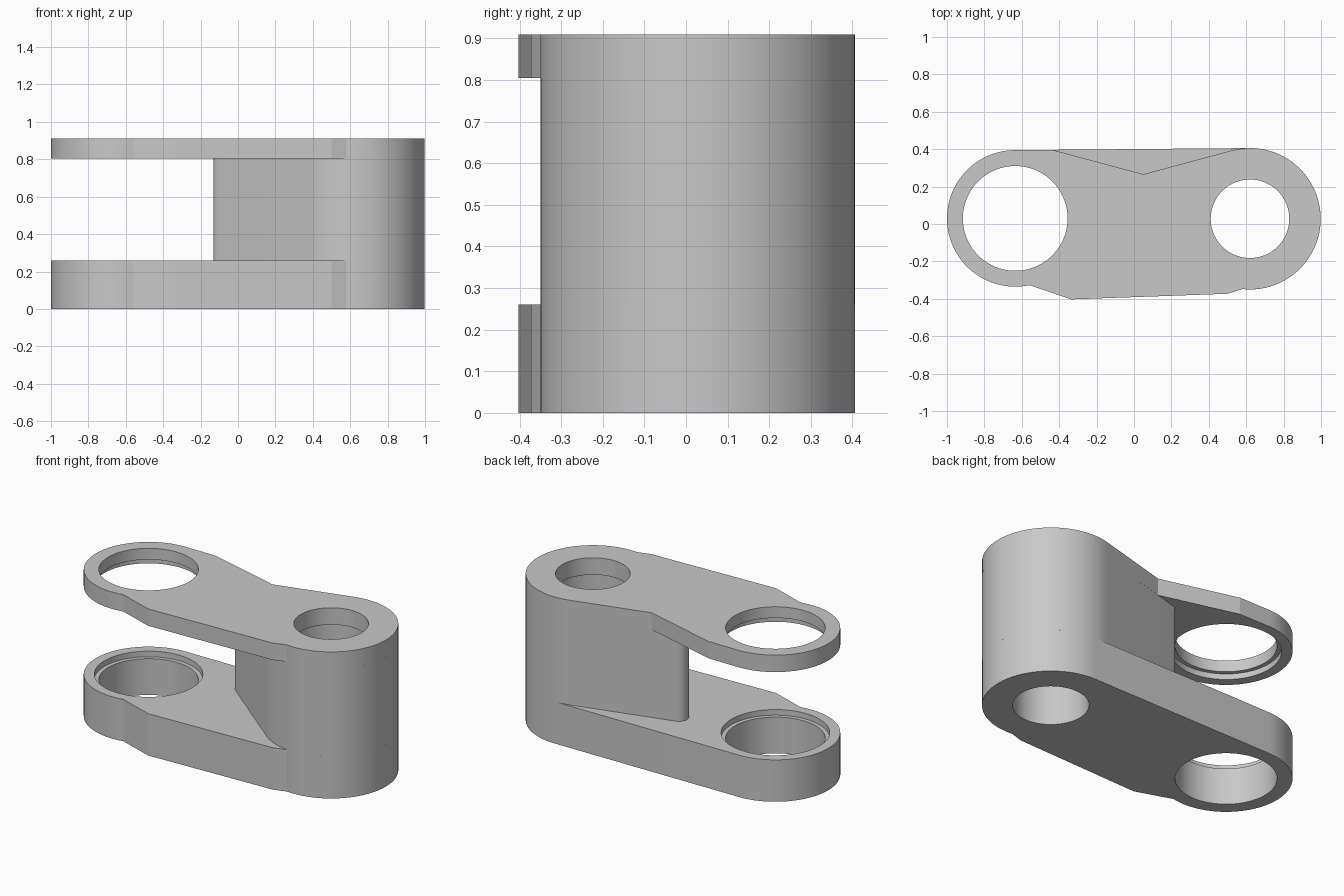
import bpy
import bmesh
from math import sin, cos, radians, atan2, acos, hypot, degrees

cube = bpy.data.objects.get("Cube")
if cube:
    bpy.data.objects.remove(cube, do_unlink=True)

# One plain metal colour
metal = bpy.data.materials.new("light_grey_metal")
metal.use_nodes = True
GREY = (0.58, 0.58, 0.58, 1)
metal.diffuse_color = GREY
metal.node_tree.nodes["Principled BSDF"].inputs["Base Color"].default_value = GREY

# Key heights, and circles as (x, y, radius)
LOW, HIGH, TOP = 0.26, 0.805, 0.91
BOSS = (0.62, 0.028, 0.378)
EYE = (-0.635, 0.03, 0.365)
NOSE = (-0.075, 0.175, 0.055)
STEP = 0.035


def arc(circle, start, end):
    """Points along a circle, counter-clockwise, angles in degrees."""
    x, y, r = circle
    n = max(4, round((end - start) / 4))
    angles = [radians(start + (end - start) * i / n) for i in range(n + 1)]
    return [(x + r * cos(a), y + r * sin(a)) for a in angles]


def ring(bm, points, z):
    return [bm.verts.new((x, y, z)) for x, y in points]


def loop_edges(bm, verts):
    pairs = zip(verts, verts[1:] + verts[:1])
    return [bm.edges.get(p) or bm.edges.new(p) for p in pairs]


def skin(bm, a, b):
    n = len(a)
    for i in range(n):
        j = (i + 1) % n
        bm.faces.new((a[i], a[j], b[j], b[i]))


def bored_plate(name, outline, z0, z1, bores):
    """Extrude an outline; each bore is (centre circle, [(z, radius), ...])."""
    bm = bmesh.new()
    columns = [[ring(bm, outline, z0), ring(bm, outline, z1)]]
    for (x, y, _), steps in bores:
        columns.append([ring(bm, arc((x, y, r), 0, 360)[:-1], z) for z, r in steps])
    for column in columns:
        for a, b in zip(column, column[1:]):
            skin(bm, a, b)
    for end in (0, -1):
        rim = [e for c in columns for e in loop_edges(bm, c[end])]
        bmesh.ops.triangle_fill(bm, edges=rim, use_beauty=True, use_dissolve=False)
    bmesh.ops.recalc_face_normals(bm, faces=bm.faces)
    mesh = bpy.data.meshes.new(name)
    bm.to_mesh(mesh)
    bm.free()
    mesh.materials.append(metal)
    obj = bpy.data.objects.new(name, mesh)
    bpy.context.collection.objects.link(obj)
    return obj


# Tangent directions of the tapered web that joins boss and nose
dx, dy = NOSE[0] - BOSS[0], NOSE[1] - BOSS[1]
axis = degrees(atan2(dy, dx))
spread = degrees(acos((BOSS[2] - NOSE[2]) / hypot(dx, dy)))
back_tan, front_tan = axis - spread, axis + spread

# Shared front edge of both arms, with its shallow bulge
front_edge = arc(EYE, 90, 282) + [(-0.335, -0.403), (0.5, -0.373)]
lower_outline = arc(BOSS, -96, 92) + front_edge
# The upper arm is notched at the back, flush with the web
upper_outline = arc(BOSS, -96, back_tan) + [(0.05, 0.266), (-0.43, 0.395)] + front_edge
web_outline = arc(BOSS, front_tan - 360, back_tan) + arc(NOSE, back_tan, front_tan)

PIN, RELIEF, EYE_BORE, SEAT = 0.21, 0.23, 0.28, 0.305
parts = [
    # Thick lower arm, bearing seat on its upper side
    bored_plate("lower_arm", lower_outline, 0, LOW, [
        (EYE, [(0, EYE_BORE), (LOW - STEP, EYE_BORE), (LOW - STEP, SEAT), (LOW, SEAT)]),
        (BOSS, [(0, PIN), (LOW, PIN)])]),
    # Web and pivot boss between the arms
    bored_plate("pivot_boss", web_outline, LOW, HIGH, [
        (BOSS, [(LOW, RELIEF), (HIGH, RELIEF)])]),
    # Thin upper arm, bearing seat on its underside
    bored_plate("upper_arm", upper_outline, HIGH, TOP, [
        (EYE, [(HIGH, SEAT), (HIGH + STEP, SEAT), (HIGH + STEP, EYE_BORE), (TOP, EYE_BORE)]),
        (BOSS, [(HIGH, PIN), (TOP, PIN)])]),
]

# Smooth the round walls, keep corners crisp
bpy.ops.object.select_all(action="DESELECT")
for part in parts:
    part.select_set(True)
bpy.context.view_layer.objects.active = parts[0]
bpy.ops.object.shade_smooth_by_angle(angle=radians(12))
